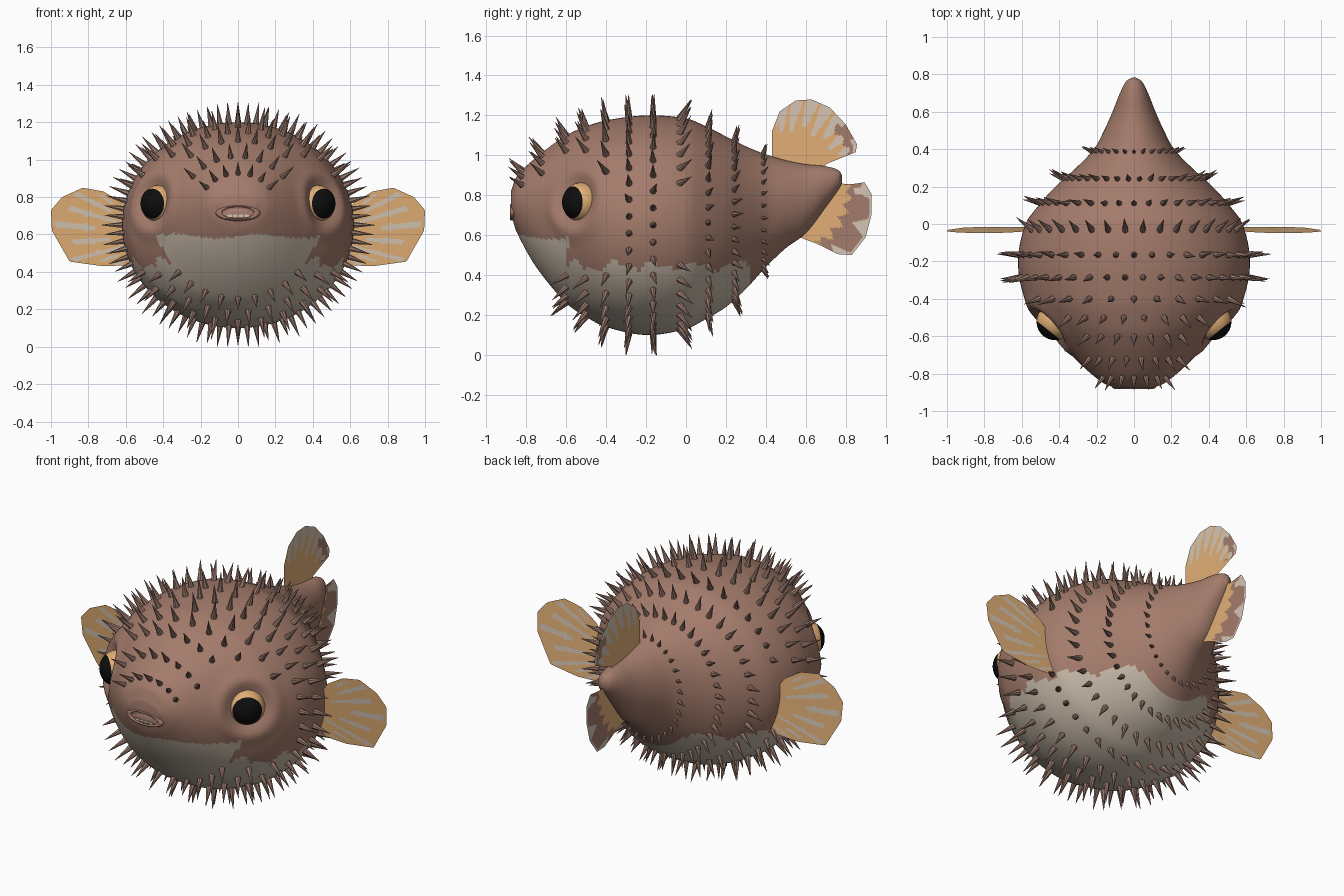
import bpy, bmesh, math, random
from mathutils import Vector, Matrix

random.seed(4)
cube = bpy.data.objects.get("Cube")
if cube:
    bpy.data.objects.remove(cube, do_unlink=True)


def material(name, rgb):
    m = bpy.data.materials.new(name)
    m.use_nodes = True
    m.diffuse_color = (*rgb, 1)
    bsdf = m.node_tree.nodes["Principled BSDF"]
    bsdf.inputs["Base Color"].default_value = (*rgb, 1)
    bsdf.inputs["Roughness"].default_value = 0.7
    return m


BROWN = material("skin brown", (0.37, 0.20, 0.148))
BELLY = material("belly grey", (0.56, 0.48, 0.39))
TAN = material("fin tan", (0.76, 0.43, 0.18))
PALE = material("fin pale", (0.66, 0.56, 0.46))
SPINE = material("spine brown", (0.30, 0.18, 0.143))
BLACK = material("pupil black", (0.004, 0.004, 0.004))
MOUTH = material("mouth pink", (0.40, 0.22, 0.17))


def finish(name, bm, mats, smooth=True):
    mesh = bpy.data.meshes.new(name)
    bmesh.ops.recalc_face_normals(bm, faces=bm.faces)
    for f in bm.faces:
        f.smooth = smooth
    bm.to_mesh(mesh)
    bm.free()
    ob = bpy.data.objects.new(name, mesh)
    bpy.context.collection.objects.link(ob)
    for m in mats:
        mesh.materials.append(m)


# Body profile: y, top, bottom, half width
ROWS = [(-.877, .82, .71, .10), (-.85, .89, .62, .165), (-.75, .99, .44, .285),
        (-.6, 1.10, .26, .425), (-.5, 1.145, .19, .52), (-.4, 1.175, .14, .585),
        (-.2, 1.2, .10, .62), (0, 1.185, .13, .58), (.1, 1.145, .18, .51),
        (.2, 1.095, .24, .42), (.3, 1.045, .33, .31), (.4, 1.005, .44, .215),
        (.5, .975, .535, .16), (.6, .955, .61, .115), (.7, .945, .74, .075),
        (.765, .925, .83, .04), (.782, .90, .86, .01)]


def slope(i, c):
    a, b = ROWS[max(i - 1, 0)], ROWS[min(i + 1, len(ROWS) - 1)]
    return (b[c] - a[c]) / (b[0] - a[0])


def section(y):
    """Top, bottom and half width at y, by cubic interpolation."""
    i = 0
    while i < len(ROWS) - 2 and y > ROWS[i + 1][0]:
        i += 1
    p, q = ROWS[i], ROWS[i + 1]
    h = q[0] - p[0]
    t = (y - p[0]) / h
    s = t * t * (3 - 2 * t)
    return [p[c] + (q[c] - p[c]) * s + h * t * (1 - t) * ((1 - t) * slope(i, c) - t * slope(i + 1, c))
            for c in (1, 2, 3)]


def skin(y, angle):
    """Point on the body, angle measured from the top."""
    top, low, wide = section(y)
    return Vector((wide * math.sin(angle), y, (top + low) / 2 + (top - low) / 2 * math.cos(angle)))


def skin_normal(y, angle):
    """Outward direction of the body surface."""
    e = 0.01
    along = skin(y + e, angle) - skin(y - e, angle)
    around = skin(y, angle + e) - skin(y, angle - e)
    return around.cross(along).normalized()


EYES = [Vector((s * .422, -.522, .765)) for s in (1, -1)]


def socket(p):
    """Sink the skin around each eye and raise a soft rim."""
    for eye in EYES:
        d = (p - eye).length
        out = Vector((math.copysign(.65, eye.x), -.75, .05)).normalized()
        p = p + out * (.015 * math.exp(-((d - .16) / .04) ** 2) - .06 * math.exp(-(d / .1) ** 2))
    return p


def is_belly(p):
    wave = .018 * math.sin(p.y * 31) + .012 * math.sin(p.y * 67 + 1)
    if p.y < -.59:
        return p.z < .59 + .012 * math.sin(p.x * 14)
    return p.y < .35 + wave and p.z < .445 + wave


# Body
bm = bmesh.new()
SEG, RINGS = 128, 130
y0, y1 = ROWS[0][0], ROWS[-1][0]
rings = []
for i in range(RINGS + 1):
    t = (1 - math.cos(math.pi * i / RINGS)) / 2
    y = y0 + (y1 - y0) * t
    rings.append([bm.verts.new(socket(skin(y, math.tau * k / SEG))) for k in range(SEG)])
for a, b in zip(rings, rings[1:]):
    for k in range(SEG):
        n = (k + 1) % SEG
        bm.faces.new((a[k], a[n], b[n], b[k]))
bm.faces.new(rings[0])
bm.faces.new(rings[-1])
for f in bm.faces:
    f.material_index = int(is_belly(f.calc_center_median()))
finish("body", bm, [BROWN, BELLY])

# Spines: ring y, last top angle, first belly angle, step, length, backward lean
SPINE_ROWS = [(.385, 180, 180, 12, .055, .1), (.24, 180, 180, 9, .085, 0), (.11, 180, 180, 9, .095, -.1),
              (-.03, 180, 180, 9, .105, .4), (-.165, 180, 180, 9, .105, 0), (-.285, 180, 180, 9, .105, 0),
              (-.40, 62, 112, 12, .11, 0), (-.50, 48, 115, 12, .105, 0), (-.60, 45, 122, 12, .10, 0),
              (-.72, 55, 190, 14, .095, 0), (-.82, 60, 190, 18, .09, 0)]
bm = bmesh.new()
for row, (y, upper, lower, step, length, lean) in enumerate(SPINE_ROWS):
    for k in range(-(180 // step), 180 // step):
        deg = (k + .5 * (row % 2)) * step
        if upper < abs(deg) < lower:
            continue
        if abs(y + .03) < .01 and 72 < abs(deg) < 112:
            continue
        p = skin(y, math.radians(deg))
        if min((p - e).length for e in EYES) < .17:
            continue
        n = skin_normal(y, math.radians(deg))
        n.y = n.y * (.5 if y > 0 else 1) + lean + random.uniform(-.12, .12)
        size = length * random.uniform(.9, 1.1)
        place = Matrix.Translation(p + n.normalized() * (size / 2 - .012))
        place = place @ n.to_track_quat("Z", "Y").to_matrix().to_4x4()
        bmesh.ops.create_cone(bm, cap_ends=True, segments=7, radius1=.021 * (length / .11) ** .5,
                              radius2=.001, depth=size + .024, matrix=place)
finish("spines", bm, [SPINE], smooth=False)

# Eyes: tan ball with a black cap facing out and forward
for side, eye in zip(("left", "right"), EYES):
    look = Vector((math.copysign(.62, eye.x), -.78, 0)).normalized()
    bm = bmesh.new()
    turn = look.to_track_quat("Z", "Y").to_matrix().to_4x4()
    bmesh.ops.create_uvsphere(bm, u_segments=32, v_segments=40, radius=.099,
                              matrix=Matrix.Translation(eye) @ turn)
    for f in bm.faces:
        f.material_index = int((f.calc_center_median() - eye).normalized().dot(look) > math.cos(.96))
    finish(side + "_eye", bm, [TAN, BLACK])

# Mouth: lip ring, inner mouth and teeth
bpy.ops.mesh.primitive_torus_add(location=(0, -.862, .715), rotation=(math.pi / 2, 0, 0), major_segments=48,
                                 minor_segments=12, major_radius=.1, minor_radius=.02)
lips = bpy.context.object
lips.name = "lips"
lips.scale = (1, .36, 1)
lips.data.materials.append(BROWN)
bpy.ops.object.shade_smooth()

bm = bmesh.new()
bmesh.ops.create_uvsphere(bm, u_segments=24, v_segments=12, radius=1,
                          matrix=Matrix.Translation((0, -.868, .715)) @ Matrix.Diagonal((.1, .012, .034, 1)))
finish("mouth_inside", bm, [MOUTH])
bm = bmesh.new()
for k in range(4):
    spot = Matrix.Translation(((k - 1.5) * .03, -.876, .700))
    bmesh.ops.create_cube(bm, size=1, matrix=spot @ Matrix.Diagonal((.026, .012, .012, 1)))
finish("teeth", bm, [PALE], smooth=False)


def walk(points, t):
    """Point at fraction t of the length of a polyline."""
    points = [Vector(p) for p in points]
    left = t * sum((b - a).length for a, b in zip(points, points[1:]))
    for a, b in zip(points, points[1:]):
        d = (b - a).length
        if left <= d:
            return a.lerp(b, left / d)
        left -= d
    return points[-1]


def fin(name, root, edge, place, pattern):
    """Thin fan between a root line and an outer edge, coloured by ray."""
    bm = bmesh.new()
    nu, nv = 90, 24
    grid = [[bm.verts.new(place(walk(root, u / nu).lerp(walk(edge, u / nu), v / nv)))
             for v in range(nv + 1)] for u in range(nu + 1)]
    for u in range(nu):
        for v in range(nv):
            f = bm.faces.new((grid[u][v], grid[u + 1][v], grid[u + 1][v + 1], grid[u][v + 1]))
            f.material_index = pattern((u + .5) / nu, (v + .5) / nv)
    finish(name, bm, [TAN, PALE, BROWN], smooth=False)


def ray(u, count):
    """Closeness to the middle of a fin ray, 0 to 1, and its number."""
    return 1 - abs((u * count) % 1 - .5) * 2, int(u * count)


def side_pattern(u, v):
    near, k = ray(u, 10)
    start = .2 + .16 * ((k * 5) % 3)
    taper = .55 + .5 * abs(v - .6)
    return int(start < v < .95 - .1 * (k % 2) and near > taper and u > .12)


def dorsal_pattern(u, v):
    near, k = ray(u, 9)
    if u > .62 and v > .74 + .12 * near:
        return 1 if v > .93 and k % 2 else 2
    return int(v > .5 + .1 * (k % 2) and near > 1.15 - v and .08 < u < .93)


def tail_pattern(u, v):
    near, k = ray(u, 7)
    if v > .95 - .28 * near * (k % 2) or (u < .25 and v > .62 and near > .5):
        return 1
    return 2 if v > .58 - .16 * near and u < .9 else 0


# Fins
SIDE_EDGE = [(.62, .77), (.72, .83), (.83, .85), (.94, .80), (1, .73),
             (.995, .62), (.90, .455), (.72, .43), (.50, .44)]
for side, s in (("left", 1), ("right", -1)):
    fin(side + "_fin", [(.58, .72), (.47, .48)], SIDE_EDGE,
        lambda p, s=s: (s * p.x, -.015 - .08 * (p.y - .42), p.y), side_pattern)

fin("dorsal_fin", [(.43, .97), (.68, .93)],
    [(.43, 1.12), (.47, 1.22), (.55, 1.275), (.63, 1.28), (.72, 1.24), (.80, 1.155),
     (.857, 1.055), (.85, 1.015), (.76, 1.02)], lambda p: (0, p.x, p.y), dorsal_pattern)
fin("tail_fin", [(.76, .87), (.54, .60)],
    [(.80, .85), (.895, .865), (.93, .805), (.93, .705), (.90, .59), (.83, .50),
     (.76, .505), (.66, .555)], lambda p: (0, p.x, p.y), tail_pattern)
